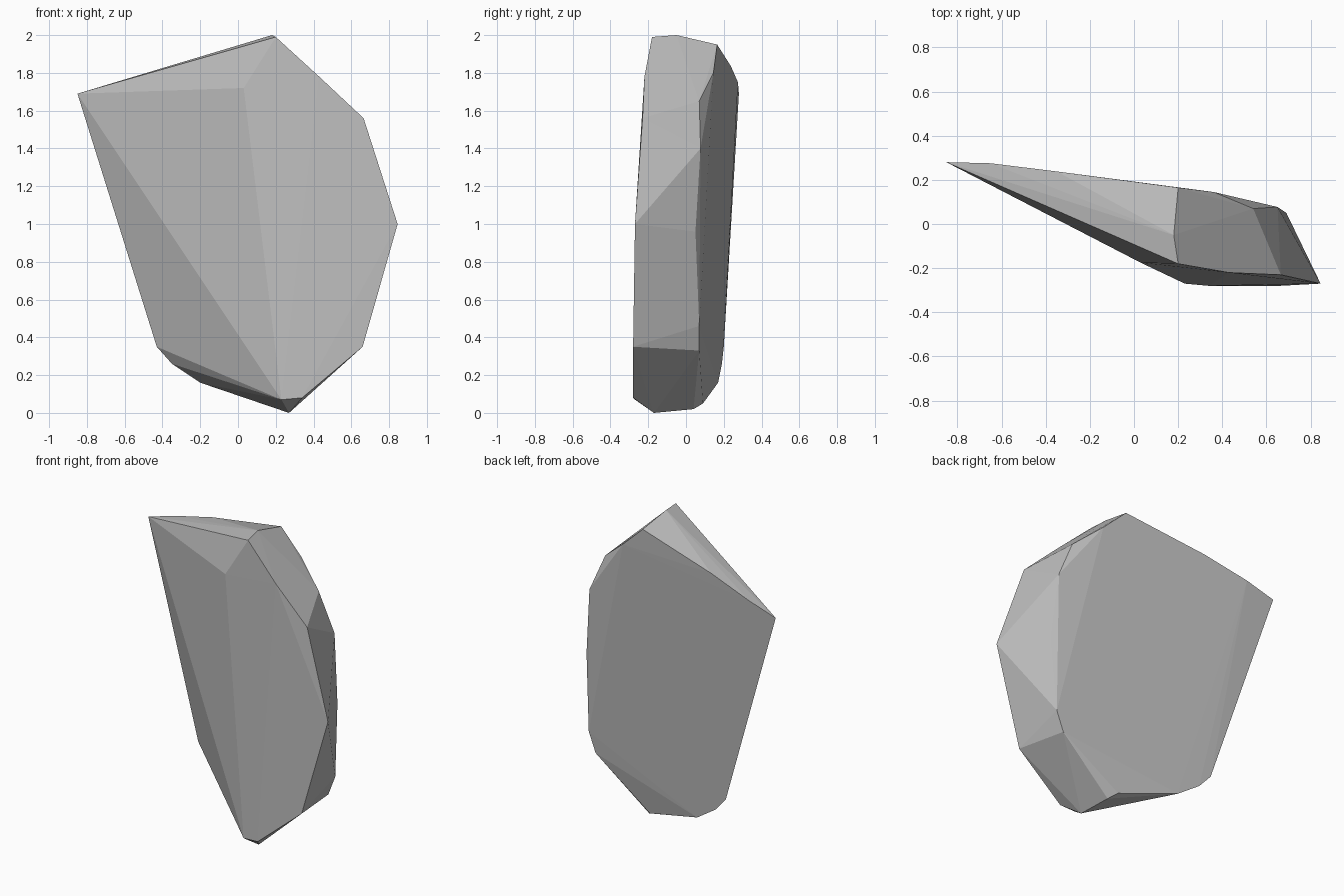
import bpy, bmesh

# Corner points of the chipped stone slab, grouped by where they sit
top_ridge = [(-0.85, 0.28, 1.69), (-0.65, 0.275, 1.75), (-0.35, 0.238, 1.835),
             (0.20, 0.165, 1.95), (0.18, -0.05, 2.0), (0.20, -0.18, 1.99)]
front_rim = [(0.03, -0.175, 1.72), (0.43, -0.22, 1.78), (0.665, -0.23, 1.56),
             (0.845, -0.27, 1.0), (0.66, -0.28, 0.35), (0.34, -0.28, 0.08),
             (0.23, -0.27, 0.07)]
back_rim = [(0.36, 0.145, 1.80), (0.54, 0.07, 1.65), (0.65, 0.077, 1.40),
            (0.69, 0.05, 0.96), (0.66, 0.07, 0.46), (0.61, 0.07, 0.33)]
right_side = [(0.795, -0.18, 1.06), (0.755, -0.10, 1.02), (0.655, -0.04, 0.45)]
foot = [(0.27, -0.17, 0.0), (0.24, 0.04, 0.02), (0.20, 0.09, 0.05),
        (-0.20, 0.17, 0.16), (-0.35, 0.19, 0.26), (-0.43, 0.20, 0.35)]

# The stone is the convex shell around its corners
bm = bmesh.new()
for p in top_ridge + front_rim + back_rim + right_side + foot:
    bm.verts.new(p)
bmesh.ops.convex_hull(bm, input=bm.verts[:])
loose = [v for v in bm.verts if not v.link_faces]
bmesh.ops.delete(bm, geom=loose, context='VERTS')
bmesh.ops.recalc_face_normals(bm, faces=bm.faces[:])

mesh = bpy.data.meshes.new("rock")
bm.to_mesh(mesh)
bm.free()
rock = bpy.data.objects.new("rock", mesh)
bpy.context.collection.objects.link(rock)

# Plain grey stone, flat faces
stone = bpy.data.materials.new("stone grey")
stone.diffuse_color = (0.5, 0.5, 0.5, 1.0)
mesh.materials.append(stone)
